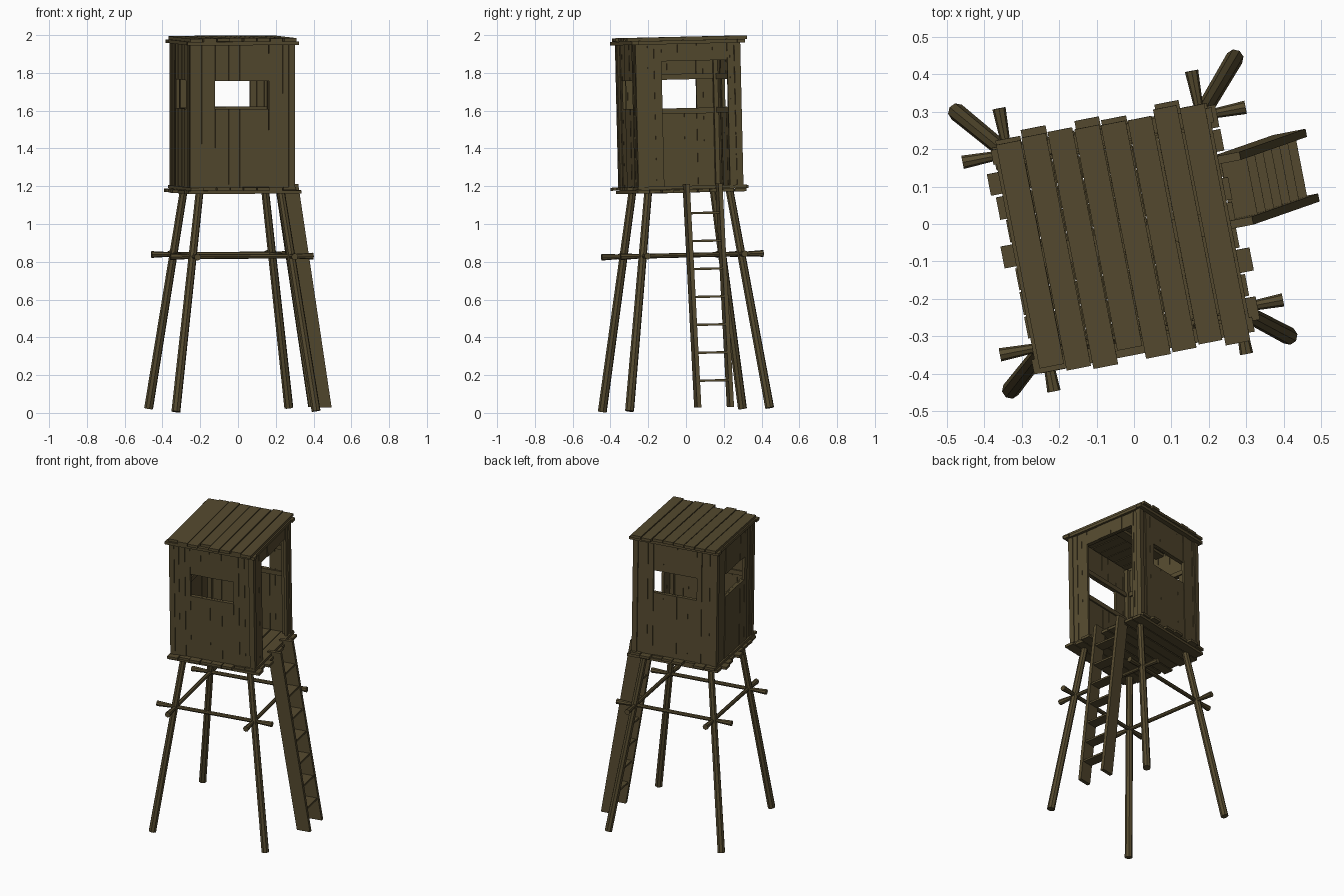
import bpy, bmesh, math, random
from mathutils import Matrix, Vector

if "Cube" in bpy.data.objects:
    bpy.data.objects.remove(bpy.data.objects["Cube"])

random.seed(4)
R = random.uniform
# The whole tower is turned 11 degrees and leans very slightly
PLACE = (Matrix.Translation((-0.03, 0, 0.0105)) @ Matrix.Rotation(0.023, 4, 'X')
         @ Matrix.Rotation(math.radians(11), 4, 'Z'))

wood = bpy.data.materials.new("weathered_wood")
wood.diffuse_color = (0.09, 0.068, 0.028, 1)
wood.use_nodes = True
wood.node_tree.nodes["Principled BSDF"].inputs["Base Color"].default_value = wood.diffuse_color


def finish(name, bm):
    bm.transform(PLACE)
    bmesh.ops.recalc_face_normals(bm, faces=bm.faces)
    me = bpy.data.meshes.new(name)
    bm.to_mesh(me)
    bm.free()
    me.materials.append(wood)
    ob = bpy.data.objects.new(name, me)
    bpy.context.collection.objects.link(ob)
    return ob


def box(bm, lo, hi, m=Matrix()):
    lo, hi = Vector(lo), Vector(hi)
    d = hi - lo
    mat = m @ Matrix.Translation((lo + hi) / 2) @ Matrix.Diagonal((d.x, d.y, d.z, 1))
    return bmesh.ops.create_cube(bm, size=1, matrix=mat)["verts"]


def pole(bm, a, b, r1, r2, n=8):
    a, b = Vector(a), Vector(b)
    rot = (b - a).to_track_quat('Z', 'Y').to_matrix().to_4x4()
    bmesh.ops.create_cone(bm, cap_ends=True, segments=n, radius1=r1, radius2=r2,
                          depth=(b - a).length, matrix=Matrix.Translation((a + b) / 2) @ rot)


def turn(deg):
    return Matrix.Rotation(math.radians(deg), 4, 'Z')


def planks(name, count, half_w, half_l, z0, z1, m=Matrix(), shift=0.0, jit=0.02):
    """Row of planks running along local y with ragged ends"""
    bm = bmesh.new()
    w = 2 * half_w / count
    for i in range(count):
        x = -half_w + i * w
        dz = R(0, 0.003)
        box(bm, (x + R(0.001, 0.004), shift - half_l + R(-jit, jit), z0 - dz),
            (x + w - R(0.001, 0.004), shift + half_l + R(-jit, jit), z1 - dz), m)
    return finish(name, bm)


# Four splayed legs
bm = bmesh.new()
for sx in (-1, 1):
    for sy in (-1, 1):
        pole(bm, (sx * 0.378, sy * 0.378, 0.006), (sx * 0.22, sy * 0.22, 1.16), 0.024, 0.021)
finish("legs", bm)

# Brace poles lashed around the legs, thicker at their ends
bm = bmesh.new()
for k in range(4):
    m = turn(90 * k)
    pts = [(-0.385, 0.018), (-0.29, 0.0125), (0.29, 0.0125), (0.385, 0.018)]
    for (x0, r0), (x1, r1) in zip(pts, pts[1:]):
        pole(bm, m @ Vector((x0, -0.262, 0.824)), m @ Vector((x1, -0.262, 0.824)), r0, r1)
finish("brace_poles", bm)

# Floor in two crossing layers
planks("floor_joists", 9, 0.295, 0.312, 1.157, 1.174, turn(90))
planks("floor_boards", 8, 0.29, 0.305, 1.175, 1.191)

# Roof boards on battens
planks("roof_boards", 8, 0.286, 0.318, 1.963, 1.981, shift=0.012, jit=0.022)
bm = bmesh.new()
for y in (-0.285, 0.285):
    box(bm, (-0.3, y - 0.02, 1.943), (0.3, y + 0.02, 1.962))
for x in (-0.275, 0.275):
    box(bm, (x - 0.017, -0.265, 1.943), (x + 0.017, 0.265, 1.962))
box(bm, (-0.258, -0.03, 1.943), (0.258, 0.03, 1.962))
finish("roof_battens", bm)


def split(a, b, n):
    """Edges dividing a..b into n uneven planks"""
    step = (b - a) / n
    return [a] + [a + step * (i + R(-0.2, 0.2)) for i in range(1, n)]


def wall(name, deg, u0, u1, z0, z1):
    """Vertical plank wall with one opening; faces -y before turning"""
    m = turn(deg)
    bm = bmesh.new()
    e = 0.264
    edges = split(-e, u0, 3) + split(u0, u1, 4) + split(u1, e, 3) + [e]
    for a, b in zip(edges, edges[1:]):
        d = R(0, 0.005)
        inside = a >= u0 - 1e-5 and b <= u1 + 1e-5
        spans = [(1.188, z0), (z1, 1.955)] if inside else [(1.188, 1.955)]
        for s, t in spans:
            if t - s < 0.01:
                continue
            vs = box(bm, (a, -0.279 + d, s), (b, -0.262 + d, t))
            # slightly tapered planks leave narrow splits
            top = R(0, 0.003)
            for v in vs:
                if v.co.z > (s + t) / 2 and v.co.x > (a + b) / 2:
                    v.co.x -= top
            bmesh.ops.transform(bm, matrix=m, verts=vs)
    # inner rails above and below the opening
    for z in (z0 - 0.03, z1):
        if z > 1.2:
            box(bm, (-0.25, -0.258, z), (0.25, -0.248, z + 0.03), m)
    finish(name, bm)


wall("front_wall", 0, -0.145, 0.145, 1.605, 1.753)
wall("back_wall", 180, -0.145, 0.145, 1.605, 1.753)
wall("left_wall", 270, -0.145, 0.145, 1.603, 1.755)
wall("door_wall", 90, -0.142, 0.212, 1.188, 1.853)

# Corner boards and inner posts
bm = bmesh.new()
for k in range(4):
    m = turn(90 * k)
    box(bm, (-0.283, -0.283, 1.188), (-0.25, -0.266, 1.958), m)
    box(bm, (-0.283, -0.266, 1.188), (-0.266, -0.25, 1.958), m)
    box(bm, (-0.266, -0.266, 1.188), (-0.236, -0.236, 1.945), m)
finish("corner_posts", bm)


# Ladder: leaning side boards and flat treads
def lean(z):
    return 0.483 - (z - 0.02) * 0.152


bm = bmesh.new()
for y in (-0.03, 0.146):
    for v in box(bm, (-0.044, y - 0.011, 0.016), (0.044, y + 0.011, 1.2)):
        v.co.x += lean(v.co.z)
finish("ladder_rails", bm)
bm = bmesh.new()
for i in range(7):
    z = 0.158 + 0.148 * i
    x = lean(z)
    box(bm, (x - 0.036, -0.022, z - 0.006), (x + 0.036, 0.138, z + 0.006))
finish("ladder_treads", bm)
